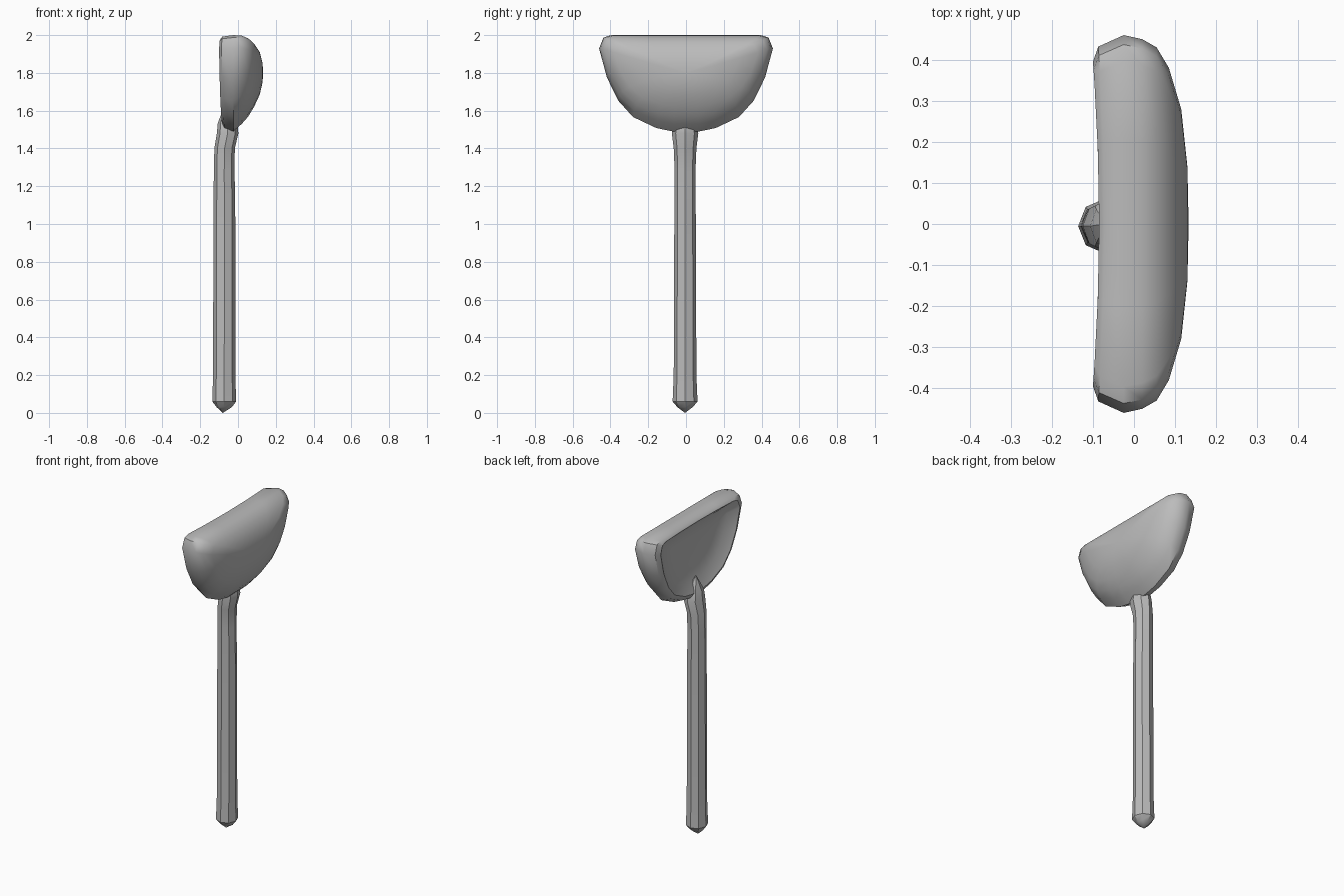
import bpy, bmesh, math

if "Cube" in bpy.data.objects:
    bpy.data.objects.remove(bpy.data.objects["Cube"])

grey = bpy.data.materials.new("plain grey")
grey.diffuse_color = (0.5, 0.5, 0.5, 1)
grey.use_nodes = True
grey.node_tree.nodes["Principled BSDF"].inputs["Base Color"].default_value = grey.diffuse_color


def loft(name, rings, start, end, angle):
    """Skin a list of equal rings and close both ends with a centre point."""
    bm = bmesh.new()
    loops = [[bm.verts.new(p) for p in ring] for ring in rings]
    n = len(loops[0])
    for a, b in zip(loops, loops[1:]):
        for i in range(n):
            j = (i + 1) % n
            bm.faces.new((a[i], a[j], b[j], b[i]))
    for loop, tip in ((loops[0], start), (loops[-1], end)):
        v = bm.verts.new(tip)
        for i in range(n):
            bm.faces.new((loop[i], loop[(i + 1) % n], v))
    bmesh.ops.recalc_face_normals(bm, faces=bm.faces)
    mesh = bpy.data.meshes.new(name)
    bm.to_mesh(mesh)
    bm.free()
    mesh.materials.append(grey)
    obj = bpy.data.objects.new(name, mesh)
    bpy.context.collection.objects.link(obj)
    bpy.ops.object.select_all(action='DESELECT')
    obj.select_set(True)
    bpy.context.view_layer.objects.active = obj
    bpy.ops.object.shade_smooth_by_angle(angle=math.radians(angle))
    return obj


# Bowl outline: half of it, as fractions of half width and height
half = [(0.15, 0), (0.34, 0.035), (0.61, 0.15), (0.78, 0.32), (0.91, 0.56),
        (1, 0.86), (0.95, 0.975), (0.86, 1), (0.45, 1)]
outline = half + [(0, 1)] + [(-y, z) for y, z in reversed(half)] + [(0, 0)]


def bowl_ring(x, width, bottom, top, bend=0.0):
    return [(x - bend * y * y, y * width, bottom + z * (top - bottom))
            for y, z in outline]


# Bowl: hollow inner face, rim, then the rounded shell
bowl = loft("bowl", [
    bowl_ring(-0.045, 0.20, 1.70, 1.87),
    bowl_ring(-0.058, 0.32, 1.60, 1.94),
    bowl_ring(-0.085, 0.395, 1.535, 1.975, 0.015),
    bowl_ring(-0.072, 0.432, 1.51, 1.992, 0.015),
    bowl_ring(-0.025, 0.46, 1.49, 2.0),
    bowl_ring(0.02, 0.45, 1.53, 1.997),
    bowl_ring(0.055, 0.43, 1.57, 1.982),
    bowl_ring(0.085, 0.38, 1.62, 1.955),
    bowl_ring(0.115, 0.28, 1.685, 1.91),
    bowl_ring(0.13, 0.14, 1.75, 1.85),
], (-0.042, 0, 1.79), (0.133, 0, 1.80), 45)


# Handle: eight-sided rod, (z, centre x, radius x, radius y)
def rod_ring(z, x, rx, ry):
    return [(x + rx * math.cos(i * math.pi / 4),
             -0.005 + ry * math.sin(i * math.pi / 4), z) for i in range(8)]


handle = loft("handle", [
    rod_ring(0.03, -0.073, 0.04, 0.04),
    rod_ring(0.06, -0.073, 0.063, 0.066),
    rod_ring(0.20, -0.073, 0.059, 0.060),
    rod_ring(1.00, -0.072, 0.058, 0.057),
    rod_ring(1.28, -0.073, 0.055, 0.055),
    rod_ring(1.40, -0.071, 0.054, 0.060),
    rod_ring(1.48, -0.055, 0.057, 0.070),
    rod_ring(1.535, -0.055, 0.052, 0.058),
], (-0.08, -0.005, 0.0), (-0.07, 0, 1.63), 30)
